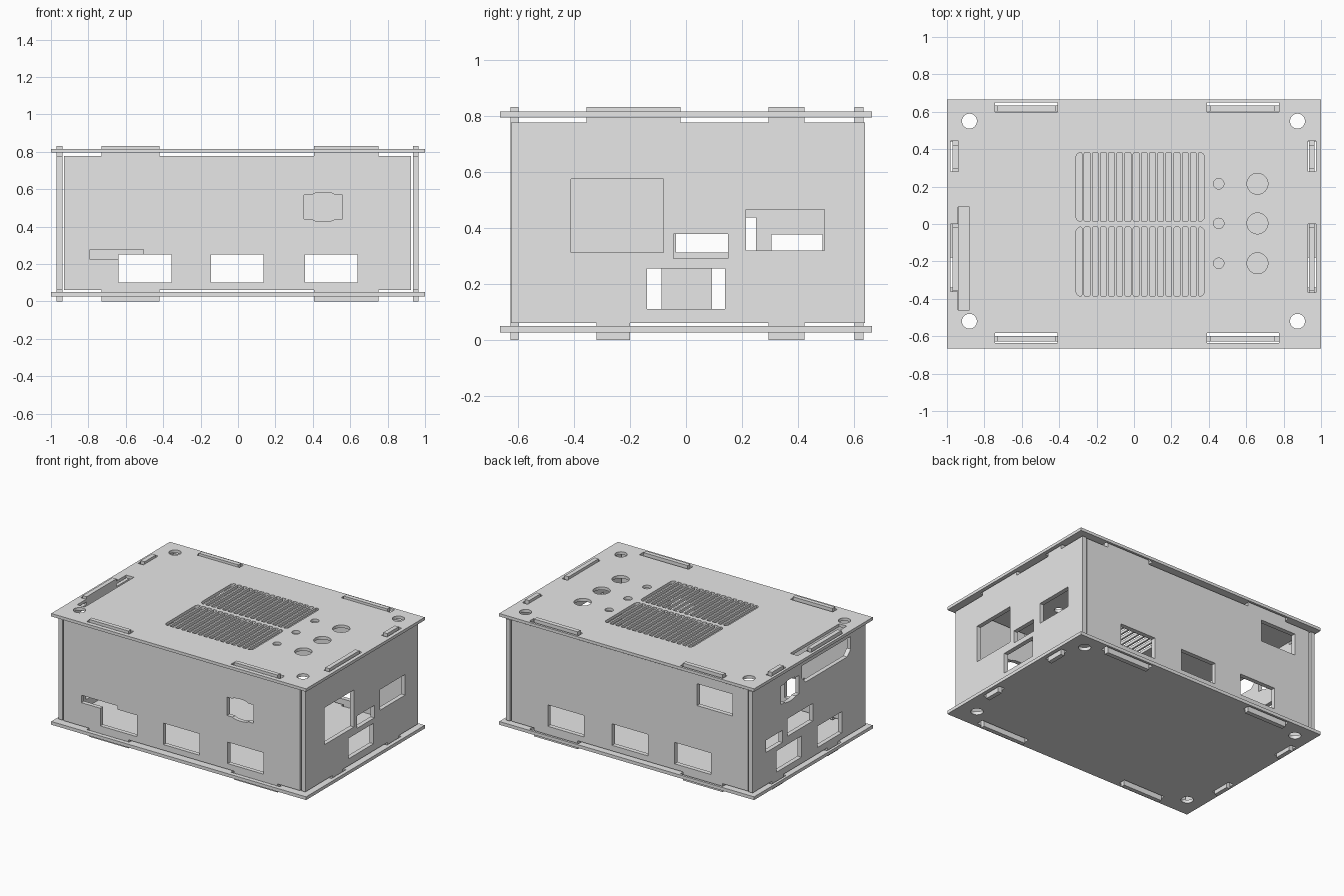
import bpy, bmesh, math
from mathutils import Matrix, Vector

cube = bpy.data.objects.get("Cube")
if cube:
    bpy.data.objects.remove(cube, do_unlink=True)

grey = bpy.data.materials.new("panel grey")
grey.use_nodes = True
COLOUR = (0.8, 0.8, 0.8, 1)
grey.diffuse_color = COLOUR
grey.node_tree.nodes["Principled BSDF"].inputs["Base Color"].default_value = COLOUR

# Sheet planes: local u, v, thickness direction in world space
FLAT = ((1, 0, 0), (0, 1, 0), (0, 0, 1))
LONG = ((1, 0, 0), (0, 0, 1), (0, -1, 0))
SIDE = ((0, 1, 0), (0, 0, 1), (1, 0, 0))


def rect(u0, u1, v0, v1):
    return [(u0, v0), (u1, v0), (u1, v1), (u0, v1)]


def circle(u, v, r, n=32):
    return [(u + r * math.cos(2 * math.pi * i / n), v + r * math.sin(2 * math.pi * i / n))
            for i in range(n)]


def rounded(u0, u1, v0, v1, r_left, r_right, n=5):
    """Rectangle with separate radii for its left and right corners."""
    pts = []
    corners = ((u1, v1, -1, -1, r_right), (u0, v1, 1, -1, r_left),
               (u0, v0, 1, 1, r_left), (u1, v0, -1, 1, r_right))
    for k, (u, v, su, sv, r) in enumerate(corners):
        for i in range(n + 1):
            a = math.pi / 2 * (k + i / n)
            pts.append((u + su * r + r * math.cos(a), v + sv * r + r * math.sin(a)))
    return pts


def socket(u, v, hw=0.103, hh=0.065, bump=0.013):
    """Rectangular socket opening with a curved bulge above and below."""
    arc = [(0.06 * math.cos(a), hh + bump * math.sin(a))
           for a in (math.pi * i / 8 for i in range(9))]
    top = [(hw, hh)] + arc + [(-hw, hh)]
    return [(u + s * x, v + s * y) for s in (1, -1) for x, y in top]


def tabbed(u0, u1, top_tabs, bottom_tabs):
    """Wall outline with tabs that reach through the two plates."""
    pts = [(u0, 0.06)]
    for a, b in bottom_tabs:
        pts += [(a, 0.06), (a, 0), (b, 0), (b, 0.06)]
    pts += [(u1, 0.06), (u1, 0.777)]
    for a, b in reversed(top_tabs):
        pts += [(b, 0.777), (b, 0.832), (a, 0.832), (a, 0.777)]
    return pts + [(u0, 0.777)]


def sheet(name, outline, holes, plane, offset, thickness):
    """Cut sheet: a filled flat curve, extruded and turned into a mesh."""
    curve = bpy.data.curves.new(name, 'CURVE')
    curve.dimensions = '2D'
    curve.fill_mode = 'BOTH'
    curve.extrude = thickness / 2
    for loop in [outline] + holes:
        spline = curve.splines.new('POLY')
        spline.points.add(len(loop) - 1)
        for p, (u, v) in zip(spline.points, loop):
            p.co = (u, v, 0, 1)
        spline.use_cyclic_u = True
    temp = bpy.data.objects.new(name + " curve", curve)
    bpy.context.collection.objects.link(temp)
    graph = bpy.context.evaluated_depsgraph_get()
    mesh = bpy.data.meshes.new_from_object(temp.evaluated_get(graph))
    bpy.data.objects.remove(temp, do_unlink=True)

    frame = Matrix(plane).transposed().to_4x4()
    frame.translation = Vector(plane[2]) * offset
    bm = bmesh.new()
    bm.from_mesh(mesh)
    bmesh.ops.remove_doubles(bm, verts=bm.verts, dist=0.0001)
    bm.transform(frame)
    bmesh.ops.recalc_face_normals(bm, faces=bm.faces)
    for f in bm.faces:
        f.smooth = False
        f.material_index = 0
    bm.to_mesh(mesh)
    bm.free()
    mesh.name = name
    mesh.materials.clear()
    mesh.materials.append(grey)
    obj = bpy.data.objects.new(name, mesh)
    bpy.context.collection.objects.link(obj)
    return obj


# Openings shared by both plates: screw holes and long wall slots
shared = [circle(x, y, 0.04) for x in (-0.88, 0.874) for y in (-0.52, 0.55)]
for y0, y1 in ((-0.635, -0.584), (0.6, 0.649)):
    shared += [rect(-0.743, -0.41, y0, y1), rect(0.389, 0.775, y0, y1)]

# Side wall slots
side_x = ((-0.981, -0.938), (0.93, 0.973))
top_slots = [rect(*xs, *ys) for xs in side_x for ys in ((-0.367, 0.0), (0.28, 0.445))]
bottom_slots = [rect(*xs, *ys) for xs in side_x for ys in ((-0.34, -0.18), (0.28, 0.44))]
# The left slot opens into the wide card slot beside it
top_slots[0] = [(-0.981, -0.36), (-0.942, -0.36), (-0.942, 0.0), (-0.981, 0.0)]
card_slot = rect(-0.94, -0.88, -0.46, 0.09)

# Knob and indicator holes
controls = []
for y in (-0.21, 0.003, 0.215):
    controls += [circle(0.66, y, 0.056), circle(0.453, y, 0.028, 24)]

# Two rows of vent slots, rounded at the ends of each row
vents = []
for y0, y1 in ((-0.386, -0.016), (0.013, 0.383)):
    for i in range(16):
        x = -0.31 + i * 0.0437
        vents.append(rounded(x, x + 0.031, y0, y1,
                             0.027 if i == 0 else 0.008, 0.027 if i == 15 else 0.008))

plate = rect(-1, 1, -0.665, 0.665)
sheet("top_plate", plate, shared + top_slots + [card_slot] + controls + vents, FLAT, 0.8055, 0.021)
sheet("bottom_plate", plate, shared + bottom_slots, FLAT, 0.0385, 0.023)

# Front and back walls
long_tabs = [(-0.73, -0.42), (0.407, 0.75)]
long_wall = tabbed(-0.93, 0.925, long_tabs, long_tabs)
ports = [rect(-0.145, 0.136, 0.1, 0.252), rect(0.358, 0.64, 0.1, 0.252)]
left_port = rect(-0.64, -0.355, 0.1, 0.252)
stepped_port = [(-0.64, 0.1), (-0.355, 0.1), (-0.355, 0.252), (-0.505, 0.252),
                (-0.505, 0.278), (-0.79, 0.278), (-0.79, 0.225), (-0.64, 0.225)]
sheet("front_wall", long_wall, ports + [stepped_port, socket(0.457, 0.505)], LONG, 0.6125, 0.03)
sheet("back_wall", long_wall, ports + [left_port, rect(-0.81, -0.53, 0.56, 0.715)],
      LONG, -0.618, 0.032)

# Side walls
side_wall = tabbed(-0.625, 0.64, [(-0.355, -0.02), (0.295, 0.423)],
                   [(-0.32, -0.2), (0.295, 0.423)])
sheet("right_wall", side_wall,
      [rect(-0.41, -0.08, 0.313, 0.575), rect(-0.045, 0.15, 0.29, 0.378),
       rect(-0.14, 0.14, 0.11, 0.255), rect(0.215, 0.495, 0.32, 0.466)], SIDE, 0.95, 0.031)
card_opening = [(-0.42, 0.62), (0.045, 0.62), (0.085, 0.66), (0.085, 0.75),
                (-0.46, 0.75), (-0.46, 0.66)]
sheet("left_wall", side_wall,
      [rect(0.093, 0.37, 0.105, 0.255), rect(-0.36, -0.087, 0.105, 0.255),
       rect(-0.035, 0.25, 0.313, 0.437), rect(0.305, 0.487, 0.29, 0.376),
       socket(0.22, 0.63), card_opening], SIDE, -0.955, 0.031)
